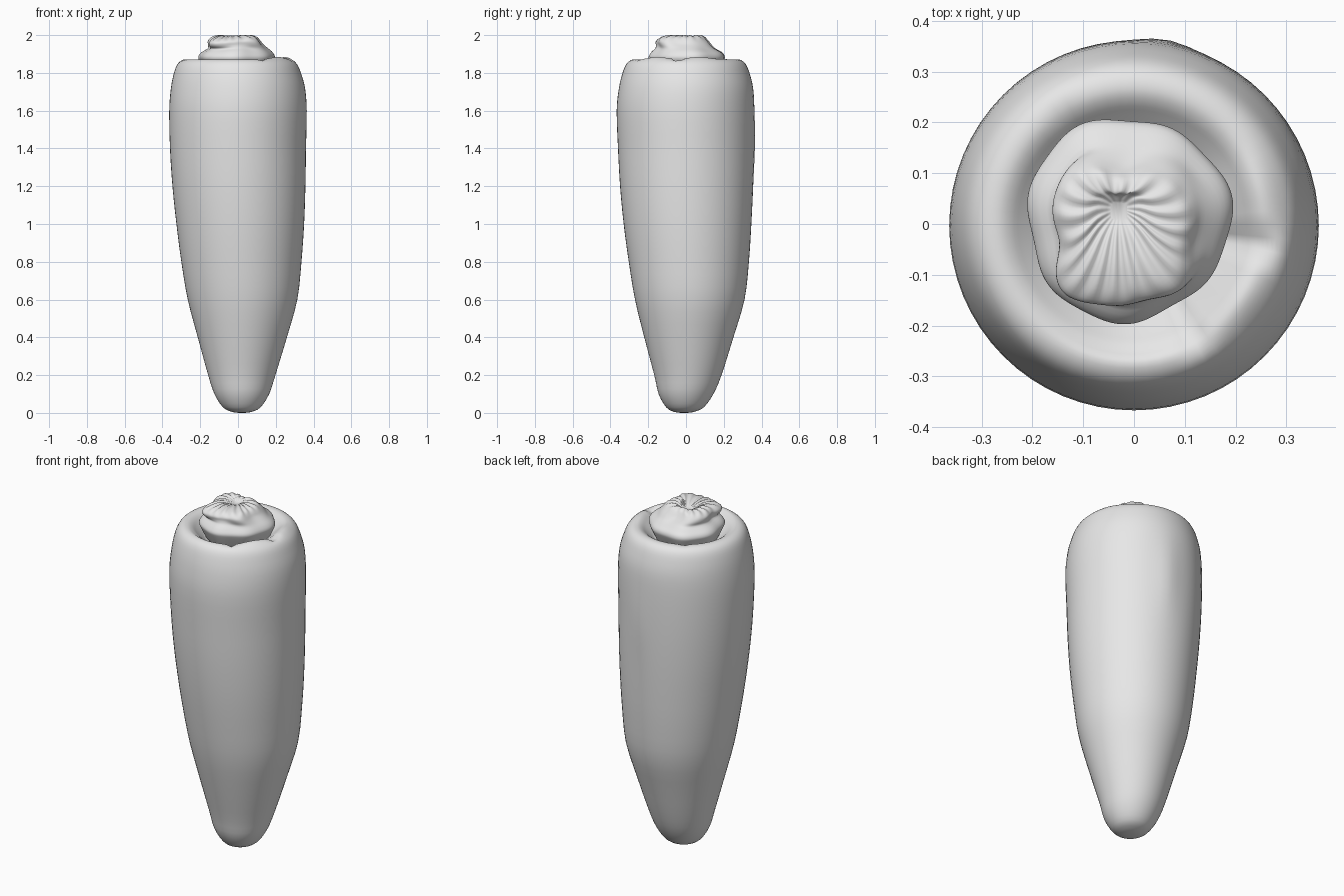
import bpy
import bmesh
from math import sin, cos, pi, tau, radians, exp

cube = bpy.data.objects.get("Cube")
if cube:
    bpy.data.objects.remove(cube, do_unlink=True)

grey = bpy.data.materials.new("plain grey")
grey.use_nodes = True
colour = (0.8, 0.8, 0.8, 1)
grey.diffuse_color = colour
grey.node_tree.nodes["Principled BSDF"].inputs["Base Color"].default_value = colour


def bump(angle, centre, width):
    """Soft bell around one direction, in degrees."""
    off = (angle - radians(centre) + pi) % tau - pi
    return exp(-(off / radians(width)) ** 2)


def ramp(value, low, high):
    t = max(0, min(1, (value - low) / (high - low)))
    return t * t * (3 - 2 * t)


def blend(rows, i, t):
    """Smooth curve through the profile rows."""
    p = [rows[max(0, min(len(rows) - 1, i + k))] for k in (-1, 0, 1, 2)]
    return [b + t / 2 * (c - a + t * (2*a - 5*b + 4*c - d + t * (3*(b - c) + d - a)))
            for a, b, c, d in zip(*p)]


def loft(name, rows, sides, steps, shape):
    """Skin rings of (height, radius, centre x, centre y), closed at both ends."""
    bm = bmesh.new()
    rings = []
    count = (len(rows) - 1) * steps
    for n in range(count + 1):
        i = min(n // steps, len(rows) - 2)
        z, r, cx, cy = blend(rows, i, n / steps - i)
        ring = []
        for k in range(sides):
            a = tau * k / sides
            dr, dz = shape(a, z, r, n / count)
            ring.append(bm.verts.new((cx + (r + dr) * cos(a),
                                      cy + (r + dr) * sin(a), z + dz)))
        rings.append(ring)
    for low, high in zip(rings, rings[1:]):
        for k in range(sides):
            m = (k + 1) % sides
            bm.faces.new((low[k], low[m], high[m], high[k]))
    bm.faces.new(rings[0][::-1])
    bm.faces.new(rings[-1])
    mesh = bpy.data.meshes.new(name)
    bm.to_mesh(mesh)
    bm.free()
    mesh.materials.append(grey)
    mesh.shade_smooth()
    obj = bpy.data.objects.new(name, mesh)
    bpy.context.collection.objects.link(obj)
    return obj


# Tapered root with a rolled shoulder that dips towards the stem
root_rows = [
    (0, .015, .02, -.01), (.006, .055, .02, -.01), (.03, .1, .02, -.005),
    (.1, .145, .02, 0), (.2, .178, .02, .01), (.4, .236, .023, .015),
    (.6, .29, .024, .02), (.8, .318, .018, .015), (1, .338, .012, .008),
    (1.2, .352, .005, .003), (1.4, .36, 0, 0), (1.6, .364, 0, -.003),
    (1.72, .355, 0, 0), (1.8, .336, -.003, 0), (1.845, .317, -.004, 0),
    (1.867, .293, -.004, 0), (1.872, .265, -.004, 0), (1.862, .24, -.004, 0),
    (1.84, .215, -.004, 0), (1.8, .17, -.004, 0),
]


def root_shape(a, z, r, t):
    dr = .008 * bump(a, 80, 9) * exp(-((z - 1.43) / .2) ** 2)
    if z < 1.7 or t < .7:
        return dr, 0
    inner = 1 - ramp(r, .25, .31)
    # Swollen folds on one side, split by narrow creases
    folds = .014 * (bump(a, 15, 18) + bump(a, -35, 18))
    creases = .03 * bump(a, -9, 4) + .018 * bump(a, -62, 4) + .008 * bump(a, 122, 4)
    ledge = .012 * bump(a, -92, 28) * (1 - ramp(r, .25, .272))
    return dr, inner * (folds - creases) - ledge


loft("carrot_root", root_rows, 64, 3, root_shape)

# Cut stem: round collar, squarish crown, pleated and sunken top
stem_rows = [
    (1.79, .16, -.012, .01), (1.86, .193, -.012, .01), (1.885, .2, -.012, .01),
    (1.907, .188, -.01, .01), (1.93, .16, -.005, 0), (1.952, .151, -.016, -.012),
    (1.972, .144, -.024, -.022), (1.988, .128, -.025, -.022),
    (1.996, .105, -.026, -.018), (1.997, .075, -.028, -.005),
    (1.988, .045, -.03, .015), (1.975, .018, -.03, .025),
]


def stem_shape(a, z, r, t):
    crown = ramp(t, .3, .5)
    square = crown * .09 * r * -cos(4 * a)
    lumps = .006 * sin(3 * a + 1) + .004 * sin(7 * a)
    pleat = sin(18 * a + 1.2 * sin(3 * a))
    fold = ramp(t, .5, .75) * ramp(r, .01, .06) * pleat
    tilt = -.014 * crown * ramp(r, .05, .14) * bump(a, -135, 60)
    return square + lumps * ramp(r, .03, .15) + .002 * fold, tilt + .0035 * fold


loft("cut_stem", stem_rows, 108, 3, stem_shape)
